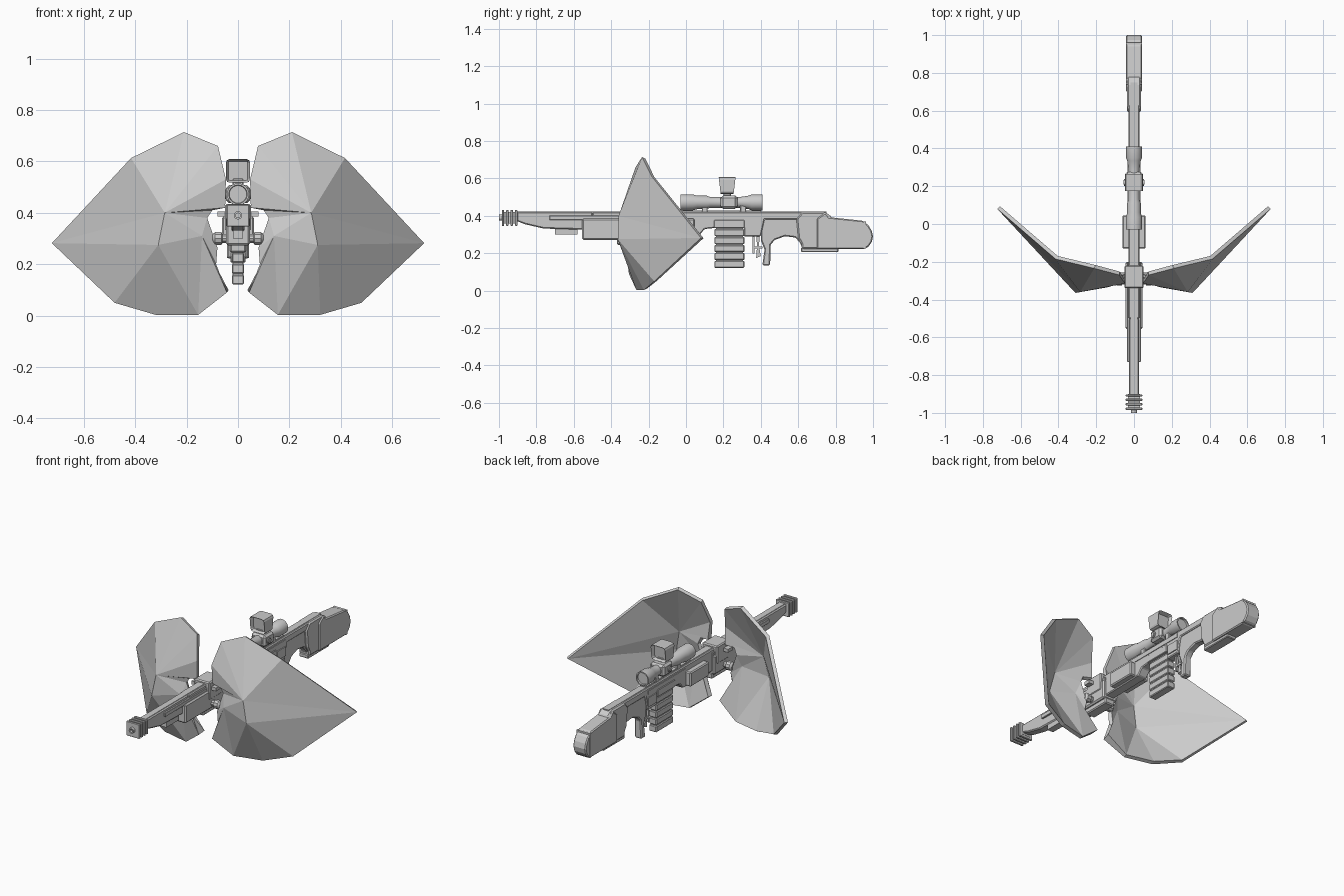
import bpy, bmesh, math
from mathutils import Vector

if "Cube" in bpy.data.objects:
    bpy.data.objects.remove(bpy.data.objects["Cube"])


def add(name, bm, bevel=0.0):
    bmesh.ops.recalc_face_normals(bm, faces=bm.faces[:])
    me = bpy.data.meshes.new(name)
    bm.to_mesh(me)
    bm.free()
    ob = bpy.data.objects.new(name, me)
    bpy.context.collection.objects.link(ob)
    if bevel:
        m = ob.modifiers.new("bevel", 'BEVEL')
        m.width, m.segments, m.limit_method = bevel, 1, 'ANGLE'
    return ob


def prism(name, pts, hw, bevel=0.0, x=0.0):
    """Side profile in (y, z), extruded to x +- hw."""
    bm = bmesh.new()
    f = bm.faces.new([bm.verts.new((x - hw, y, z)) for y, z in pts])
    g = bmesh.ops.extrude_face_region(bm, geom=[f])
    vs = [v for v in g["geom"] if isinstance(v, bmesh.types.BMVert)]
    bmesh.ops.translate(bm, verts=vs, vec=(2 * hw, 0, 0))
    return add(name, bm, bevel)


def box(name, y0, y1, z0, z1, hw, bevel=0.0, x=0.0):
    return prism(name, [(y0, z0), (y1, z0), (y1, z1), (y0, z1)], hw, bevel, x)


def lathe(name, prof, z, n=24, axis='Y', at=(0, 0)):
    """Profile of (position along axis, radius), spun about the axis."""
    bm = bmesh.new()
    rings = []
    for t, r in prof:
        ring = []
        for i in range(n):
            a = 2 * math.pi * i / n
            c, s = r * math.cos(a), r * math.sin(a)
            p = {'Y': (c, t, z + s), 'X': (t, at[0] + c, z + s),
                 'Z': (at[0] + c, at[1] + s, t)}[axis]
            ring.append(bm.verts.new(p))
        rings.append(ring)
    for a, b in zip(rings, rings[1:]):
        for i in range(n):
            j = (i + 1) % n
            bm.faces.new((a[i], a[j], b[j], b[i]))
    bm.faces.new(rings[0])
    bm.faces.new(rings[-1])
    ob = add(name, bm)
    ob.data.shade_smooth()
    ob.data.set_sharp_from_angle(angle=math.radians(35))
    return ob


def mirror(ob):
    ob.modifiers.new("mirror", 'MIRROR').use_axis[0] = True
    return ob


# Faceted shields: outline, then three raised points
rim = [(.078, -.27, .66), (.21, -.235, .714), (.416, -.185, .613), (.724, .08, .282),
       (.48, -.17, .05), (.32, -.225, .003), (.155, -.265, .003), (.043, -.305, .09),
       (.085, -.31, .2), (.08, -.31, .265), (.12, -.31, .38), (.10, -.31, .41),
       (.05, -.31, .42), (.047, -.315, .53)]
peaks = [(.285, -.36, .40), (.31, -.365, .275), (.14, -.335, .31)]
bm = bmesh.new()
r = [bm.verts.new(p) for p in rim]
A, B, C = [bm.verts.new(p) for p in peaks]
for peak, order in ((A, (10, 11, 12, 13, 0, 1, 2, 3)), (B, (3, 4, 5, 6)), (C, (6, 7, 8, 9, 10))):
    for i, j in zip(order, order[1:]):
        bm.faces.new((peak, r[i], r[j]))
for f in ((A, r[3], B), (B, r[6], C), (C, r[10], A), (A, B, C)):
    bm.faces.new(f)
shield = add("shields", bm)
if sum(p.normal.y for p in shield.data.polygons) > 0:
    shield.data.flip_normals()
s = shield.modifiers.new("thickness", 'SOLIDIFY')
s.thickness, s.offset, s.use_even_offset = .02, -1, True
mirror(shield)

# Shield brackets
mirror(lathe("bracket_pins", [(.03, .018), (.06, .018), (.065, .026), (.09, .026), (.1, .016)],
             .30, 10, 'X', (-.3, 0)))
box("bracket_block", -.34, -.22, .33, .435, .05, .006)
mirror(box("bracket_arms", -.32, -.28, .385, .405, .02, 0, .06))

# Muzzle brake
box("muzzle_core", -.985, -.9, .36, .42, .032)
for i in range(4):
    y = -.985 + i * .0235
    box("muzzle_fin", y, y + .013, .346, .432, .044, .003)
lathe("muzzle_tip", [(-.98, .016), (-1, .016), (-1, .009), (-.985, .009)], .39, 12)

# Barrel shroud, rails and lower fore end
prism("barrel_shroud", [(-.905, .42), (-.905, .372), (-.86, .355), (-.76, .332),
                        (-.5, .325), (-.5, .42)], .026, .006)
box("top_rib", -.9, .75, .395, .422, .018)
mirror(box("side_rails", -.73, -.2, .378, .402, .008, .002, .028))
box("lower_rail", -.70, -.58, .30, .335, .02)
box("fore_end", -.555, -.2, .272, .385, .046, .008)
box("fore_end_plate", -.37, -.2, .245, .28, .032, .006)

# Receiver
prism("receiver", [(-.5, .42), (-.5, .33), (-.25, .29), (.07, .295), (.1, .33), (.15, .335),
                   (.31, .335), (.31, .29), (.40, .29), (.42, .38), (.65, .38), (.65, .42)],
      .03, .005)
box("receiver_side_box", -.13, .045, .30, .385, .062, .006)
mirror(box("receiver_panels", .32, .40, .31, .365, .003, 0, .032))
mirror(box("receiver_strips", .05, .4, .385, .405, .003, 0, .031))

# Magazine with stacked ribs
box("magazine_core", .16, .305, .125, .38, .018)
for i in range(5):
    z = .122 + i * .0425
    box("magazine_rib", .152, .312, z, z + .037, .024, .004)
box("magazine_collar", .15, .312, .335, .378, .034, .003)

# Trigger group
box("trigger_guard_front", .355, .365, .2, .3, .01)
box("trigger_guard_bottom", .355, .41, .225, .237, .01)
prism("trigger", [(.375, .3), (.395, .3), (.39, .24), (.4, .185), (.375, .175), (.38, .24)], .007)

# Grip, thumbhole arch and stock
prism("grip", [(.40, .40), (.40, .27), (.42, .22), (.408, .135), (.45, .135), (.452, .245),
               (.475, .272), (.53, .291), (.585, .284), (.61, .255), (.625, .225), (.68, .225),
               (.68, .40)], .022, .006)
prism("stock_taper", [(.59, .385), (.6, .28), (.617, .25), (.62, .222), (.78, .222),
                      (.78, .395), (.745, .42), (.62, .42)], .036, .008)
prism("stock", [(.70, .385), (.745, .418), (.765, .393), (.945, .374), (.975, .35), (.993, .32),
                (1, .29), (.993, .26), (.975, .235), (.95, .222), (.70, .222)], .042, .006)
box("stock_pad", .615, .815, .206, .23, .03, .004)
box("butt_strap", .95, .962, .225, .37, .0435)

# Telescopic scope and mounts
lathe("scope_tube", [(-.02, .034), (-.03, .036), (-.03, .043), (.035, .043), (.06, .036), (.11, .036),
                     (.13, .029), (.29, .029), (.335, .036), (.35, .042), (.41, .042), (.41, .035),
                     (.4, .034)], .472)
for y in (.085, .29):
    box("scope_mount", y, y + .03, .415, .46, .024, .003)
box("scope_rail", -.02, .4, .415, .428, .02)
box("scope_clamp", .185, .275, .438, .508, .047, .012)
mirror(lathe("scope_knob", [(.04, .018), (.052, .018), (.052, .012), (.056, .012)], .472, 12, 'X', (.22, 0)))

# Reflex sight: tapered hollow hood on a neck
box("sight_neck", .2, .24, .5, .535, .022, .004)
bm = bmesh.new()
bmesh.ops.create_cube(bm, size=1)
edges = [e for e in bm.edges if abs(e.verts[0].co.y - e.verts[1].co.y) > .5]
bmesh.ops.bevel(bm, geom=edges, offset=.15, segments=2, profile=.5, affect='EDGES')
ends = [f for f in bm.faces if abs(f.normal.y) > .9]
bmesh.ops.inset_individual(bm, faces=ends, thickness=.1, depth=0)
for f in ends:
    bmesh.ops.translate(bm, verts=f.verts[:], vec=-f.normal * .25)
for v in bm.verts:
    v.co = Vector((v.co.x * .094, .22 + v.co.y * (.08 + .022 * v.co.z), .563 + v.co.z * .092))
add("sight_hood", bm)
